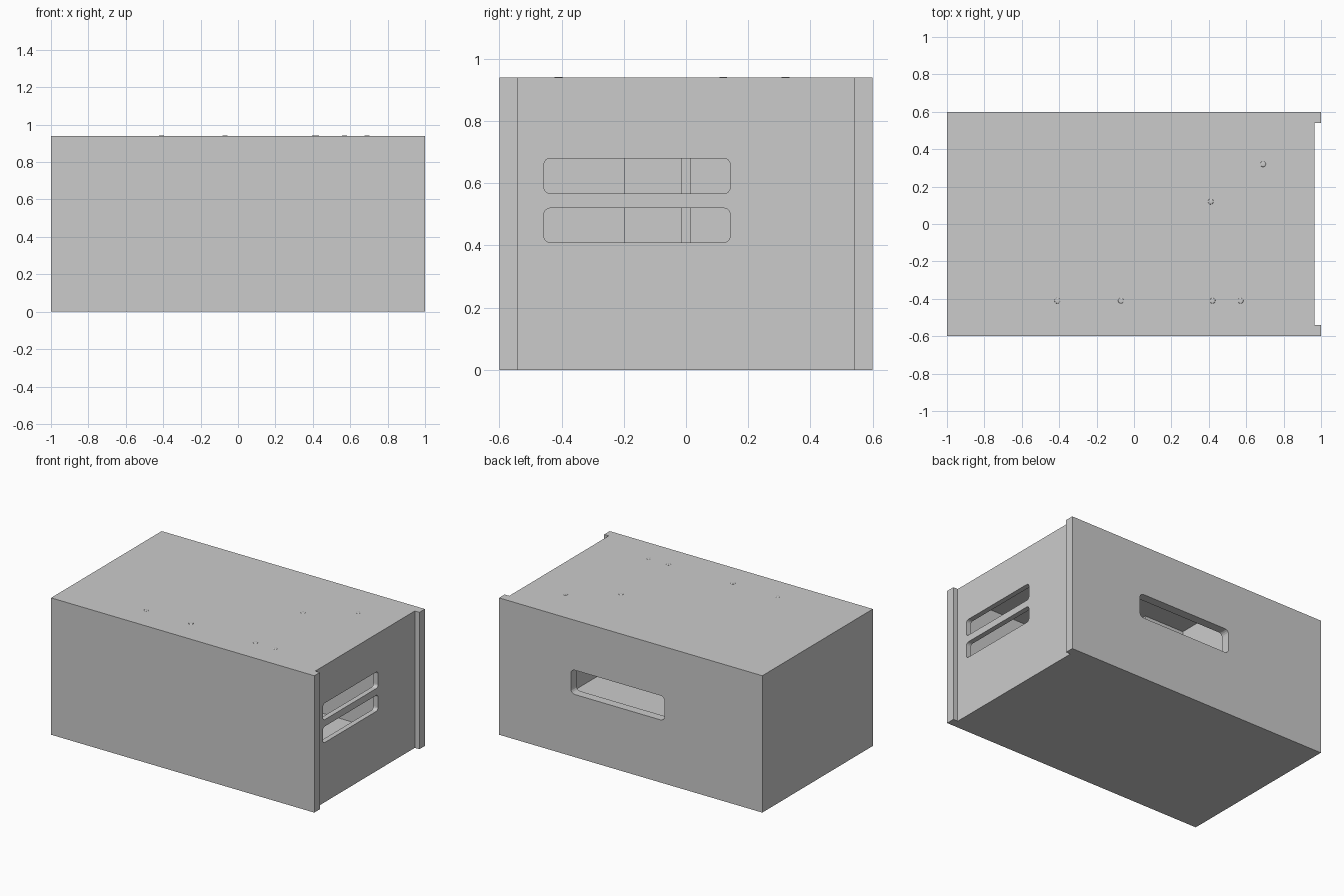
import bpy, bmesh, math
from mathutils import Matrix

if "Cube" in bpy.data.objects:
    bpy.data.objects.remove(bpy.data.objects["Cube"])

H = 0.94      # overall height
T = 0.06      # front, back and left wall thickness
P = 0.05      # lid and floor thickness


def box(name, x, y, z):
    bm = bmesh.new()
    bmesh.ops.create_cube(bm, size=1)
    for v in bm.verts:
        v.co = [(r[0] + r[1]) / 2 + c * (r[1] - r[0]) for c, r in zip(v.co, (x, y, z))]
    me = bpy.data.meshes.new(name)
    bm.to_mesh(me)
    bm.free()
    ob = bpy.data.objects.new(name, me)
    bpy.context.collection.objects.link(ob)
    return ob


def cut_slot(panel, axis, x, y, z, radius):
    """Cut a rounded slot running along the given axis through a panel."""
    cutter = box("slot_cutter", x, y, z)
    bm = bmesh.new()
    bm.from_mesh(cutter.data)
    edges = [e for e in bm.edges
             if abs(e.verts[0].co[axis] - e.verts[1].co[axis]) > 1e-4]
    bmesh.ops.bevel(bm, geom=edges, offset=radius, segments=4, profile=0.5,
                    affect='EDGES')
    bm.to_mesh(cutter.data)
    bm.free()
    mod = panel.modifiers.new("slot", 'BOOLEAN')
    mod.object, mod.operation, mod.solver = cutter, 'DIFFERENCE', 'EXACT'
    bpy.context.view_layer.objects.active = panel
    bpy.ops.object.modifier_apply(modifier=mod.name)
    bpy.data.objects.remove(cutter)


# Outer walls: front and back run past the recessed right panel
box("front_wall", (-1, 1), (-0.6, -0.6 + T), (0, H))
back = box("back_wall", (-1, 1), (0.6 - T, 0.6), (0, H))
cut_slot(back, 1, (-0.257, 0.455), (0.5, 0.7), (0.43, 0.597), 0.03)
box("left_wall", (-1, -1 + T), (-0.6 + T, 0.6 - T), (0, H))

# Recessed right panel with two slots
right = box("right_panel", (0.93, 0.965), (-0.6 + T, 0.6 - T), (0, H))
for z in ((0.41, 0.52), (0.567, 0.68)):
    cut_slot(right, 0, (0.9, 1.0), (-0.457, 0.142), z, 0.02)

# Lid and floor between the walls
for name, z in (("floor", (0, P)), ("lid", (H - P, H))):
    box(name, (-1 + T, 0.93), (-0.6 + T, 0.6 - T), z)

# Inner dividers seen through the slots
box("cross_divider", (-0.41, -0.38), (-0.2, 0.6 - T), (P, H - P))
box("long_divider", (-0.38, -0.08), (-0.015, 0.015), (P, H - P))

# Low screw heads on the lid
for i, (x, y) in enumerate([(-0.41, -0.41), (-0.07, -0.41), (0.42, -0.41),
                            (0.57, -0.41), (0.41, 0.12), (0.69, 0.32)]):
    bm = bmesh.new()
    bmesh.ops.create_uvsphere(
        bm, u_segments=16, v_segments=8, radius=0.015,
        matrix=Matrix.Translation((x, y, H)) @ Matrix.Diagonal((1, 1, 0.12, 1)))
    for f in bm.faces:
        f.smooth = True
    me = bpy.data.meshes.new("lid_screw")
    bm.to_mesh(me)
    bm.free()
    bpy.context.collection.objects.link(bpy.data.objects.new(f"lid_screw_{i + 1}", me))
